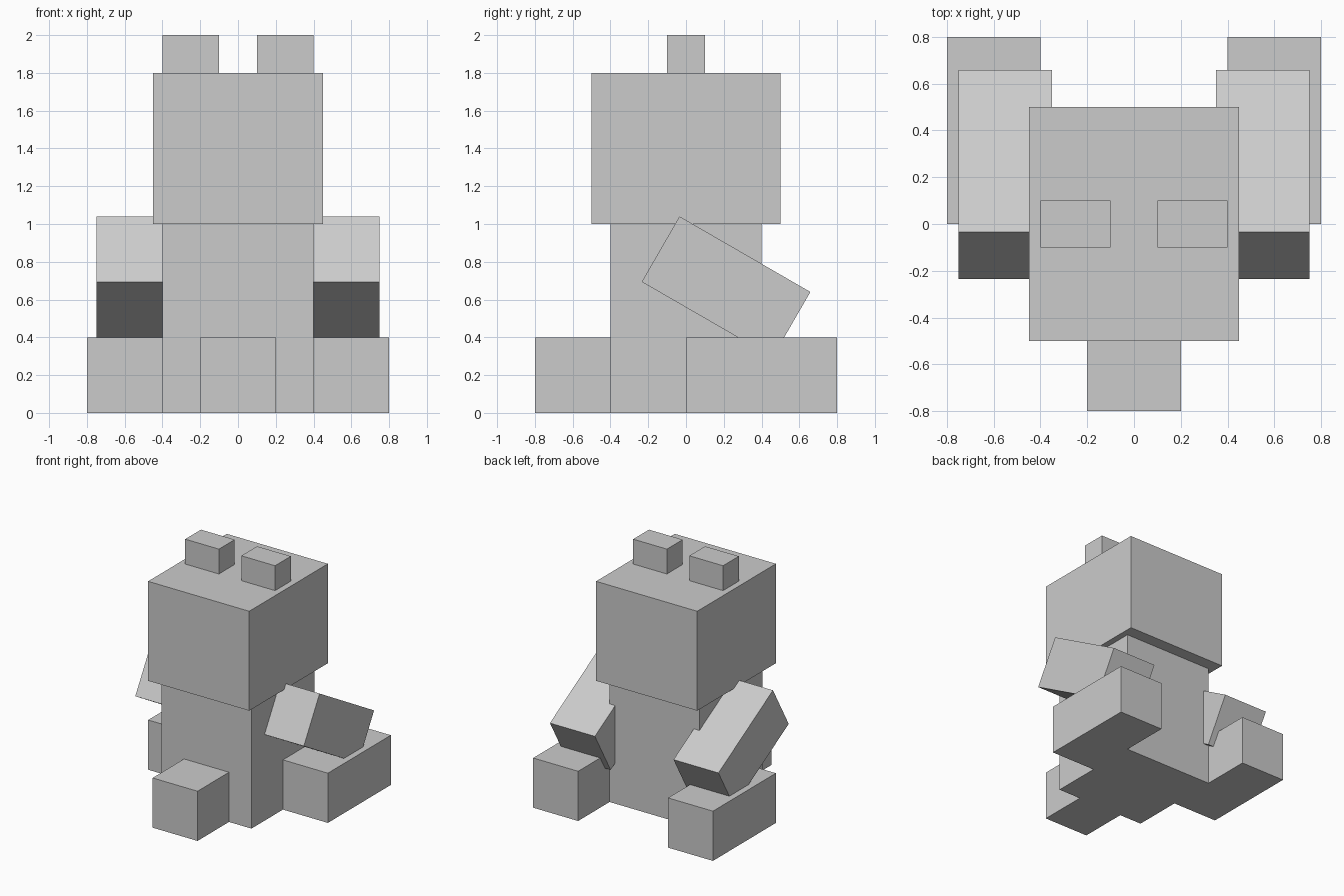
import bpy
from math import radians

if "Cube" in bpy.data.objects:
    bpy.data.objects.remove(bpy.data.objects["Cube"])


def box(name, centre, size, tilt=0.0):
    """Box with applied size, optionally tilted about x (degrees)."""
    bpy.ops.mesh.primitive_cube_add(size=1, location=centre)
    obj = bpy.context.object
    obj.name = name
    obj.scale = size
    bpy.ops.object.transform_apply(location=False, rotation=False, scale=True)
    obj.rotation_euler.x = radians(tilt)
    return obj


# Central parts
box("body", (0, 0, 0.5), (0.8, 0.8, 1.0))
box("head", (0, 0, 1.4), (0.9, 1.0, 0.8))
box("tail", (0, -0.6, 0.2), (0.4, 0.4, 0.4))

# Paired parts, one per side
for side, s in (("left", -1), ("right", 1)):
    box(f"{side}_ear", (s * 0.25, 0, 1.9), (0.3, 0.2, 0.2))
    box(f"{side}_leg", (s * 0.6, 0.4, 0.2), (0.4, 0.8, 0.4))
    # Arms slope down and overlap the body and legs
    box(f"{side}_arm", (s * 0.55, 0.212, 0.667), (0.4, 0.8, 0.4), tilt=-30)
